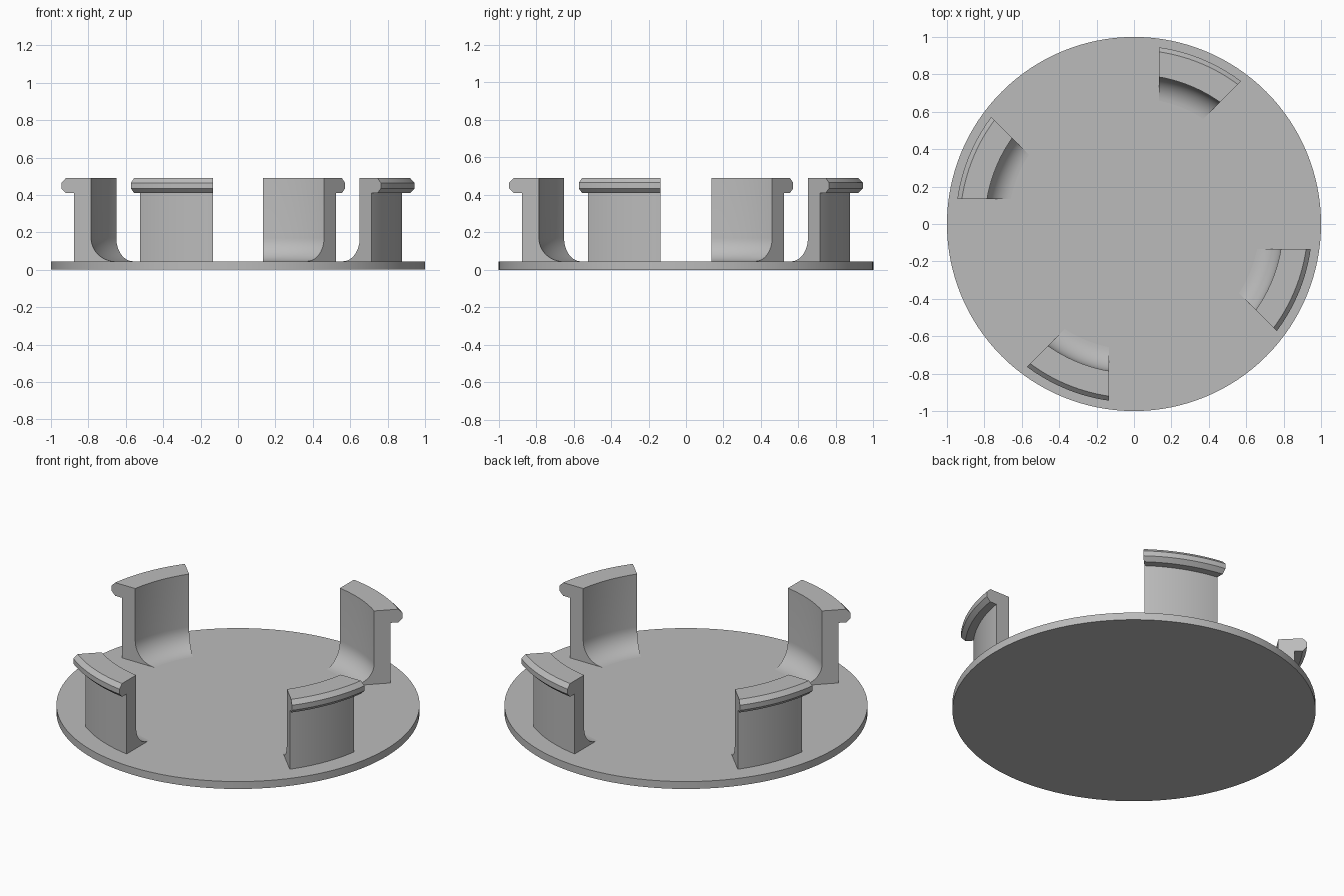
import bpy, bmesh
from math import radians, asin, sin, cos, pi

cube = bpy.data.objects.get("Cube")
if cube:
    bpy.data.objects.remove(cube, do_unlink=True)

grey = bpy.data.materials.new("plain grey")
grey.use_nodes = True
COLOUR = (0.5, 0.5, 0.5, 1)
grey.diffuse_color = COLOUR
grey.node_tree.nodes["Principled BSDF"].inputs["Base Color"].default_value = COLOUR

DISC_TOP = 0.045
SIDE_OFFSET = 0.135   # clip sides run parallel to the radials at this distance
FILLET = 0.125
INNER, OUTER = 0.797, 0.886
STEPS = 20


def finish(obj):
    obj.data.materials.append(grey)
    bpy.ops.object.select_all(action="DESELECT")
    obj.select_set(True)
    bpy.context.view_layer.objects.active = obj
    bpy.ops.object.shade_smooth_by_angle(angle=radians(25))


# Round base plate
bpy.ops.mesh.primitive_cylinder_add(vertices=128, radius=1, depth=DISC_TOP,
                                    location=(0, 0, DISC_TOP / 2))
disc = bpy.context.object
disc.name = "base_disc"
finish(disc)

# Clip cross-section (radius, height): outer wall, bevelled lip, inner wall, fillet
profile = [(OUTER, 0.03), (OUTER, 0.41), (0.93, 0.41), (0.954, 0.434),
           (0.954, 0.465), (0.93, 0.49), (INNER, 0.49)]
for i in range(13):
    a = i / 12 * pi / 2
    profile.append((INNER - FILLET + FILLET * cos(a),
                    DISC_TOP + FILLET - FILLET * sin(a)))
profile.append((INNER - FILLET, 0.03))


def make_clip(name, turn):
    """Sweep the cross-section around z between two flat, slanted ends."""
    bm = bmesh.new()
    rings = []
    for s in range(STEPS + 1):
        ring = []
        for r, z in profile:
            inset = asin(SIDE_OFFSET / r)
            start, end = pi / 4 + inset, pi / 2 - inset
            a = turn + start + (end - start) * s / STEPS
            ring.append(bm.verts.new((r * cos(a), r * sin(a), z)))
        rings.append(ring)
    n = len(profile)
    for r0, r1 in zip(rings, rings[1:]):
        for i in range(n):
            j = (i + 1) % n
            bm.faces.new((r0[i], r0[j], r1[j], r1[i]))
    bm.faces.new(rings[0])
    bm.faces.new(rings[-1])
    bmesh.ops.recalc_face_normals(bm, faces=bm.faces)
    mesh = bpy.data.meshes.new(name)
    bm.to_mesh(mesh)
    bm.free()
    obj = bpy.data.objects.new(name, mesh)
    bpy.context.collection.objects.link(obj)
    finish(obj)


# Four clips, a quarter turn apart
for k, side in enumerate(("back", "right", "front", "left")):
    make_clip("clip_" + side, k * pi / 2)
